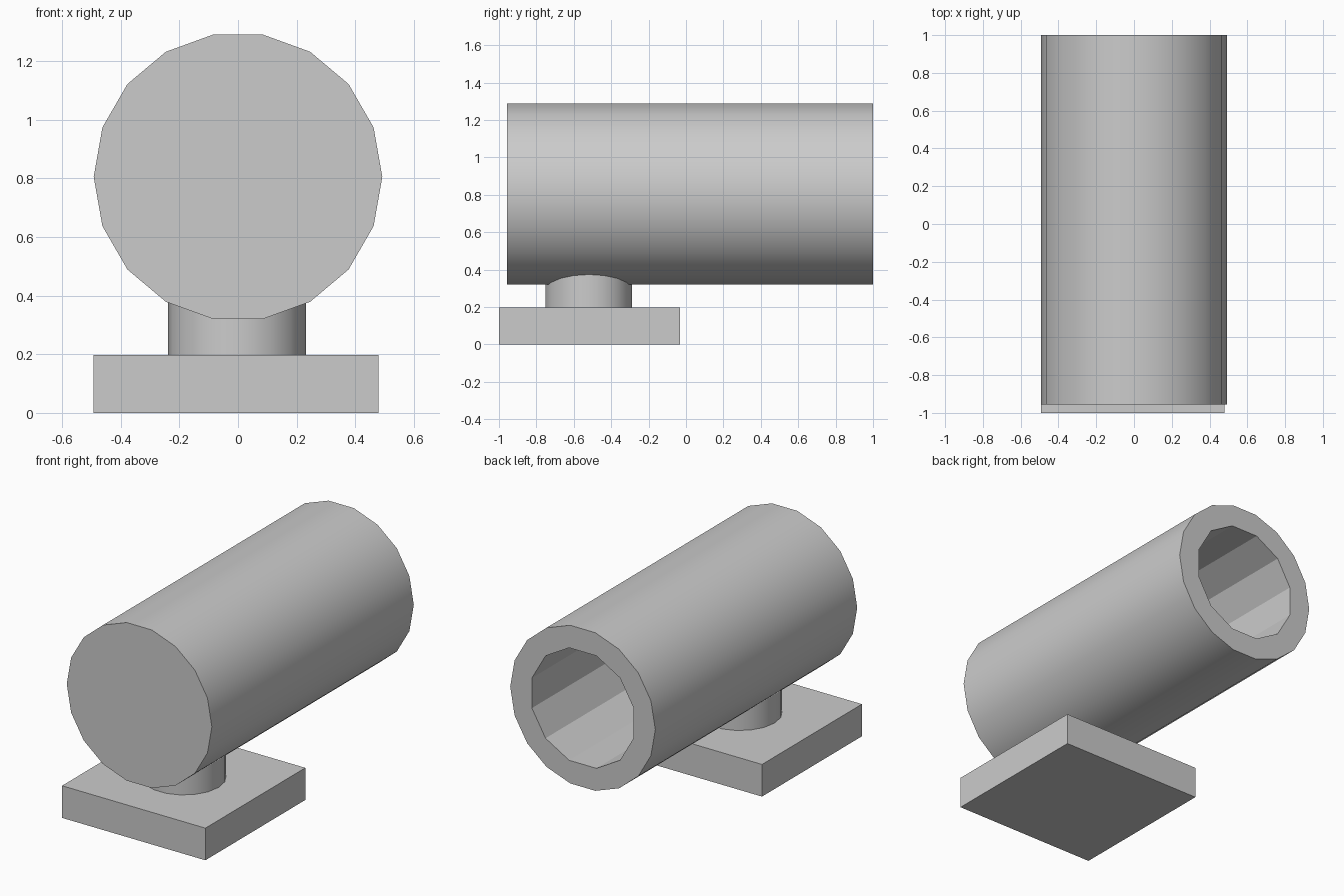
import bpy
from math import radians, pi

if "Cube" in bpy.data.objects:
    bpy.data.objects.remove(bpy.data.objects["Cube"])


def box(name, lo, hi):
    """Box between two opposite corners."""
    bpy.ops.mesh.primitive_cube_add(size=1, location=[(a + b) / 2 for a, b in zip(lo, hi)])
    ob = bpy.context.object
    ob.name = name
    ob.scale = [b - a for a, b in zip(lo, hi)]
    bpy.ops.object.transform_apply(location=False)
    return ob


def cylinder(name, sides, radius, length, centre, tilt=0.0, roll=0.0):
    """Cylinder whose first vertex points along +x, optionally rolled and laid along y."""
    bpy.ops.mesh.primitive_cylinder_add(vertices=sides, radius=radius, depth=length)
    ob = bpy.context.object
    ob.name = name
    ob.rotation_euler = (0, 0, pi / 2 + roll)
    bpy.ops.object.transform_apply()
    ob.rotation_euler = (tilt, 0, 0)
    bpy.ops.object.transform_apply()
    ob.location = centre
    return ob


def smooth(ob):
    bpy.ops.object.select_all(action='DESELECT')
    ob.select_set(True)
    bpy.context.view_layer.objects.active = ob
    bpy.ops.object.shade_smooth_by_angle(angle=radians(25))


# Square foot plate
box("base_plate", (-0.493, -1.0, 0.0), (0.479, -0.032, 0.197))

# Short round post, running up into the barrel wall
post = cylinder("post", 18, 0.235, 0.25, (-0.003, -0.519, 0.285))
smooth(post)

# Barrel with a closed front and a coarser bore open at the back
AXIS_Z, FRONT, BACK, BORE_END = 0.805, -0.956, 1.0, -0.81
barrel = cylinder("barrel", 18, 0.492, BACK - FRONT,
                  (0, (FRONT + BACK) / 2, AXIS_Z), tilt=pi / 2)
bore_back = BACK + 0.2
bore = cylinder("bore_cutter", 12, 0.357, bore_back - BORE_END,
                (0, (BORE_END + bore_back) / 2, AXIS_Z), tilt=pi / 2, roll=pi / 12)
bore.hide_render = True

cut = barrel.modifiers.new("bore", 'BOOLEAN')
cut.operation = 'DIFFERENCE'
cut.solver = 'EXACT'
cut.object = bore
bpy.context.view_layer.objects.active = barrel
bpy.ops.object.modifier_apply(modifier=cut.name)
bpy.data.objects.remove(bore)
smooth(barrel)
